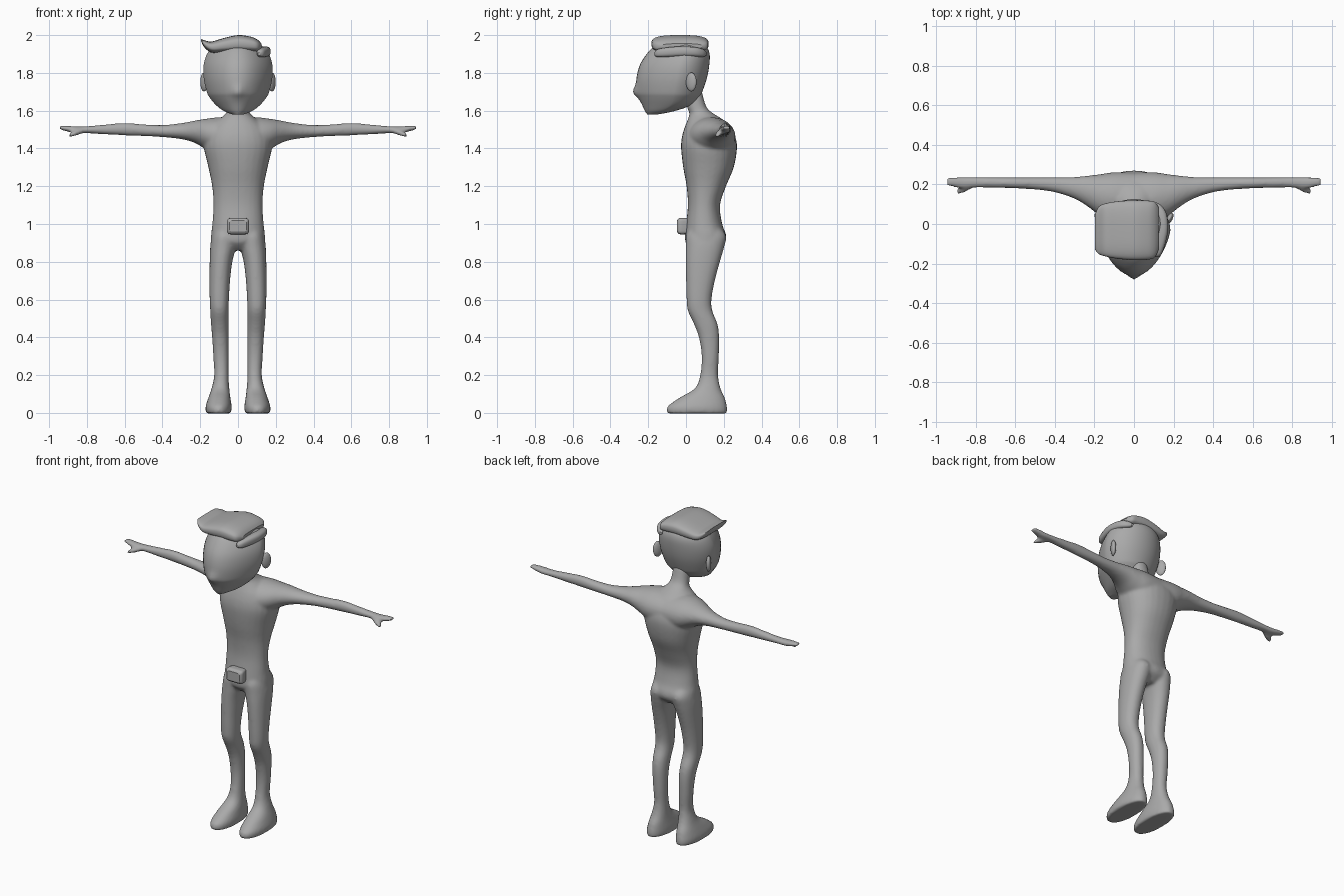
import bpy, bmesh, math
from mathutils import Vector

grey = bpy.data.materials.new("plain grey")
grey.diffuse_color = (0.4, 0.4, 0.4, 1)


def smooth_rows(rows, steps):
    """Catmull-Rom interpolation of ring rows."""
    out = []
    for i in range(len(rows) - 1):
        p0, p1 = rows[max(i - 1, 0)], rows[i]
        p2, p3 = rows[i + 1], rows[min(i + 2, len(rows) - 1)]
        for s in range(steps):
            t = s / steps
            out.append([0.5 * (2 * b + (c - a) * t + (2 * a - 5 * b + 4 * c - d) * t * t
                               + (3 * b - a - 3 * c + d) * t ** 3)
                        for a, b, c, d in zip(p0, p1, p2, p3)])
    return out + [list(rows[-1])]


def loft(bm, axis, rows, power=2.0, n=28, steps=4, flip=False):
    """Rows are (position, a0, a1, b0, b1); a and b are the next two axes in xyz order."""
    rings = []
    for pos, a0, a1, b0, b1 in smooth_rows(rows, steps):
        ring = []
        for k in range(n):
            t = 2 * math.pi * k / n
            ca, sa = math.cos(t), math.sin(t)
            u = math.copysign(abs(ca) ** (2 / power), ca)
            v = math.copysign(abs(sa) ** (2 / power), sa)
            p = [0, 0, 0]
            p[axis] = pos
            p[(axis + 1) % 3] = (a0 + a1) / 2 + u * (a1 - a0) / 2
            p[(axis + 2) % 3] = (b0 + b1) / 2 + v * (b1 - b0) / 2
            if flip:
                p[0] = -p[0]
            ring.append(bm.verts.new(p))
        rings.append(ring)
    bridge(bm, rings)


def bridge(bm, rings):
    n = len(rings[0])
    for r, q in zip(rings, rings[1:]):
        for k in range(n):
            bm.faces.new((r[k], r[(k + 1) % n], q[(k + 1) % n], q[k]))
    bm.faces.new(rings[0])
    bm.faces.new(rings[-1])


def finish(bm, name):
    bmesh.ops.recalc_face_normals(bm, faces=bm.faces)
    me = bpy.data.meshes.new(name)
    bm.to_mesh(me)
    bm.free()
    me.materials.append(grey)
    ob = bpy.data.objects.new(name, me)
    bpy.context.collection.objects.link(ob)
    for p in me.polygons:
        p.use_smooth = len(p.vertices) < 5
    return ob


def ellipsoid(name, loc, size, turn=0.0):
    bm = bmesh.new()
    bmesh.ops.create_uvsphere(bm, u_segments=20, v_segments=12, radius=1)
    bmesh.ops.scale(bm, vec=size, verts=bm.verts)
    ob = finish(bm, name)
    ob.location = loc
    ob.rotation_euler = (0, 0, turn)
    for p in ob.data.polygons:
        p.use_smooth = True
    return ob


# Body: torso, arms and legs fused into one skin
bm = bmesh.new()
torso = [(z, -w, w, f, b) for z, f, b, w in (
    (.86, .04, .16, .09), (.90, .0, .205, .138), (.94, -.006, .213, .143),
    (1.0, .0, .192, .136), (1.1, .01, .18, .13), (1.2, .003, .212, .137),
    (1.3, -.015, .253, .157), (1.4, -.026, .27, .18), (1.46, -.022, .262, .175),
    (1.51, -.008, .235, .15), (1.55, .008, .2, .105), (1.585, .018, .145, .065),
    (1.62, .005, .108, .054), (1.70, -.01, .085, .05))]
loft(bm, 2, torso, power=2.2)
arm = [(0, .0, .26, 1.36, 1.56), (.1, .01, .262, 1.36, 1.565), (.17, .04, .252, 1.395, 1.557),
       (.23, .085, .245, 1.43, 1.547), (.3, .127, .238, 1.449, 1.534), (.4, .16, .236, 1.46, 1.524),
       (.5, .174, .236, 1.465, 1.528), (.6, .18, .236, 1.469, 1.535), (.7, .183, .236, 1.474, 1.527),
       (.8, .184, .237, 1.48, 1.518), (.86, .178, .238, 1.48, 1.517), (.9, .184, .238, 1.488, 1.52),
       (.945, .195, .235, 1.501, 1.521)]
thumb = [(.82, .18, .22, 1.48, 1.51), (.86, .157, .195, 1.467, 1.495), (.893, .15, .18, 1.459, 1.479)]
leg = [(.99, .02, .12, .03, .17), (.94, .004, .138, .0, .212), (.88, .01, .147, -.002, .203),
       (.8, .03, .15, -.002, .18), (.7, .042, .151, .0, .153), (.6, .048, .15, .003, .135),
       (.54, .05, .147, .01, .14), (.47, .05, .143, .042, .167), (.4, .05, .137, .068, .176),
       (.3, .05, .131, .083, .174), (.2, .05, .126, .075, .17), (.13, .046, .14, .047, .183),
       (.08, .04, .157, -.035, .206), (.04, .034, .17, -.092, .216), (.018, .034, .172, -.103, .219),
       (-.003, .037, .168, -.1, .217)]
for flip in (False, True):
    loft(bm, 0, arm, flip=flip)
    loft(bm, 0, thumb, flip=flip)
    loft(bm, 2, leg, power=2.15, flip=flip)
body = finish(bm, "body")
skin = body.modifiers.new("fuse", 'REMESH')
skin.mode = 'VOXEL'
skin.voxel_size = .0085
skin.use_smooth_shade = True
relax = body.modifiers.new("relax", 'SMOOTH')
relax.factor = .5
relax.iterations = 8

# Head: rings with a wedge-shaped face and a small pointed nose
bm = bmesh.new()
rings = []
skull = [(1.58, -.205, -.15, .03), (1.598, -.217, -.06, .075), (1.63, -.232, .03, .117),
         (1.67, -.25, .07, .15), (1.70, -.26, .086, .165), (1.77, -.262, .11, .181),
         (1.84, -.245, .123, .182), (1.90, -.208, .125, .164), (1.94, -.17, .108, .132),
         (1.97, -.12, .07, .09), (1.985, -.06, .02, .03)]
for z, f, b, w in smooth_rows(skull, 4):
    mid = b - (b - f) * .4
    ring = []
    for k in range(48):
        t = 2 * math.pi * k / 48
        x, c = w * math.sin(t), math.cos(t)
        y = mid + (f - mid) * c ** 1.5 if c > 0 else mid - (b - mid) * c
        if c > 0:
            y -= .02 * math.exp(-(x / .028) ** 2 - ((z - 1.70) / .032) ** 2)
        ring.append(bm.verts.new((x, y, z)))
    rings.append(ring)
bridge(bm, rings)
finish(bm, "head")

# Ears and eyes
for s, side in ((-1, "left"), (1, "right")):
    ellipsoid(side + "_ear", (s * .18, .028, 1.752), (.015, .031, .05), -s * .5)
    ellipsoid(side + "_eye", (s * .075, -.208, 1.77), (.025, .014, .015), s * .5)
    ellipsoid(side + "_pupil", (s * .075, -.216, 1.77), (.011, .012, .011), s * .5)

# Hair: swept slab with an upturned tip on one side
bm = bmesh.new()
loft(bm, 0, [(-.196, -.13, .05, 1.969, 1.979), (-.178, -.152, .088, 1.935, 1.973),
             (-.14, -.165, .105, 1.907, 1.966), (-.08, -.176, .115, 1.905, 1.983),
             (0, -.183, .12, 1.907, 2.0), (.07, -.18, .118, 1.907, 1.991),
             (.105, -.168, .112, 1.91, 1.975), (.124, -.13, .085, 1.925, 1.955)],
     power=3.0, n=40)
finish(bm, "hair")

# Rolled lock beside the parting
bm = bmesh.new()
loft(bm, 1, [(-.168, 1.893, 1.908, .105, .12), (-.15, 1.884, 1.925, .1, .14),
             (-.09, 1.884, 1.936, .11, .161), (-.02, 1.886, 1.94, .115, .173),
             (.05, 1.885, 1.936, .11, .165), (.09, 1.885, 1.925, .098, .142),
             (.108, 1.893, 1.91, .095, .115)], power=2.5)
finish(bm, "hair_roll")

# Belt buckle: rounded plate on the waist
bm = bmesh.new()
loft(bm, 1, [(.02, .947, 1.03, -.05, .05), (-.02, .945, 1.032, -.058, .058),
             (-.038, .948, 1.029, -.056, .056), (-.048, .96, 1.018, -.046, .046)],
     power=6.0, n=40)
finish(bm, "buckle")
